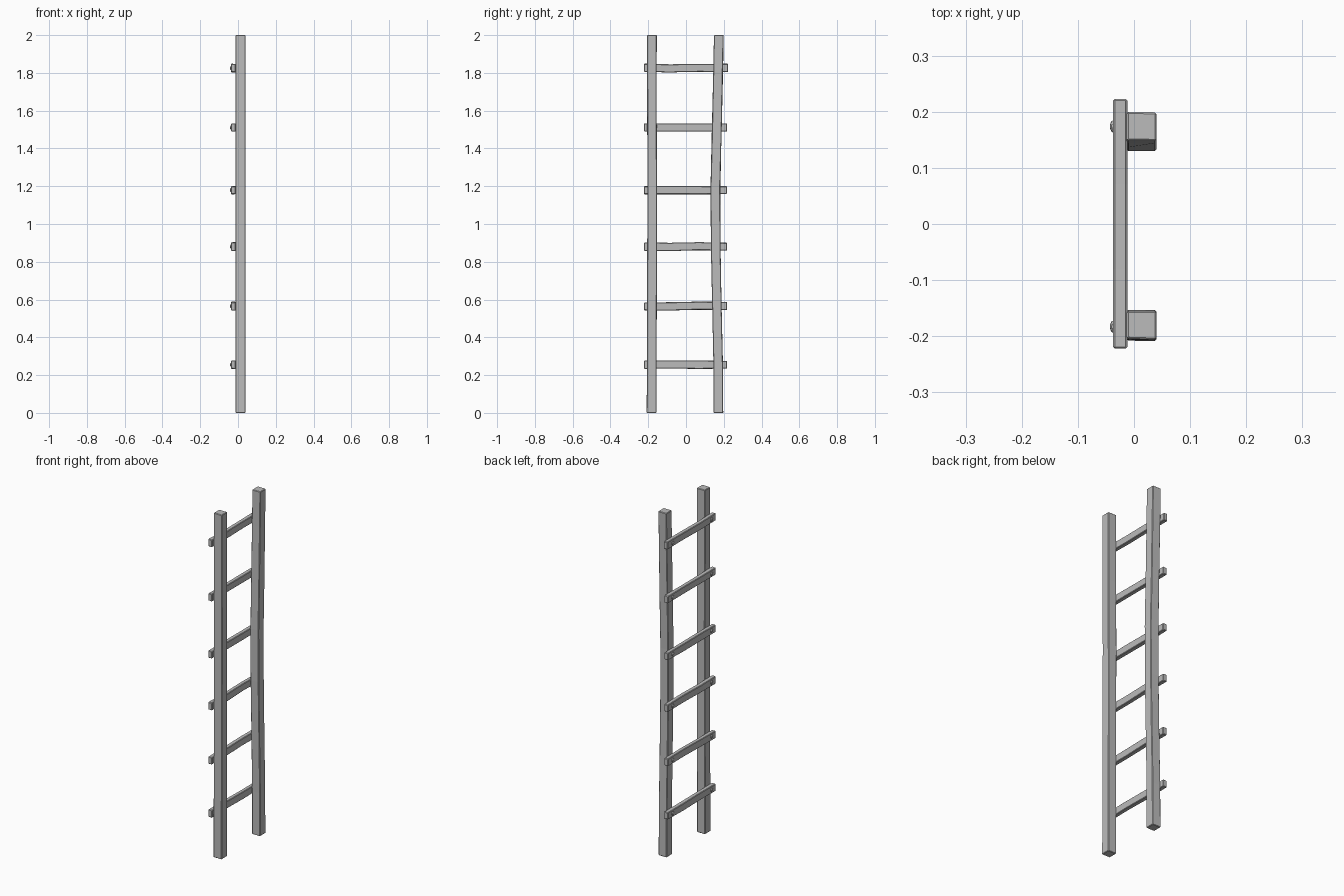
import bpy, bmesh, random
from mathutils import Vector

random.seed(4)
cube = bpy.data.objects.get("Cube")
if cube:
    bpy.data.objects.remove(cube)

grey = bpy.data.materials.new("weathered grey")
grey.use_nodes = True
colour = (0.5, 0.5, 0.5, 1)
grey.diffuse_color = colour
grey.node_tree.nodes["Principled BSDF"].inputs["Base Color"].default_value = colour


def finish(name, bm, bevel=0):
    bmesh.ops.recalc_face_normals(bm, faces=bm.faces)
    mesh = bpy.data.meshes.new(name)
    bm.to_mesh(mesh)
    bm.free()
    mesh.materials.append(grey)
    obj = bpy.data.objects.new(name, mesh)
    bpy.context.collection.objects.link(obj)
    if bevel:
        mod = obj.modifiers.new("worn edges", "BEVEL")
        mod.width = bevel
        mod.segments = 1
        mod.limit_method = "ANGLE"
    return obj


def beam(name, centres, side_a, side_b, jitter, bevel):
    """Rectangular timber lofted along its centres, slightly uneven by hand."""
    bm = bmesh.new()
    rings = []
    for c in centres:
        ring = []
        for a, b in ((-1, -1), (1, -1), (1, 1), (-1, 1)):
            wobble = 1 - random.uniform(0, jitter)
            ring.append(bm.verts.new(Vector(c) + side_a * a + side_b * b * wobble))
        rings.append(ring)
    for low, high in zip(rings, rings[1:]):
        for i in range(4):
            j = (i + 1) % 4
            bm.faces.new((low[i], low[j], high[j], high[i]))
    bm.faces.new(rings[0])
    bm.faces.new(rings[-1])
    return finish(name, bm, bevel)


# Two upright rails: one nearly straight, one bowed inwards
rail_paths = {
    "right_rail": [(0, -.182), (.3, -.181), (.6, -.180), (.9, -.179),
                   (1.2, -.179), (1.6, -.180), (2, -.180)],
    "left_rail": [(0, .171), (.25, .170), (.6, .163), (.9, .157),
                  (1.2, .156), (1.5, .163), (1.8, .170), (2, .174)],
}
for name, path in rail_paths.items():
    beam(name, [(.0135, y, z) for z, y in path],
         Vector((.0265, 0, 0)), Vector((0, .0265, 0)), .08, .003)

# Rungs fixed across one side of the rails, each with two round nail heads
rungs = [(.255, .218), (.565, .217), (.88, .218), (1.18, .217), (1.51, .218), (1.825, .223)]
for n, (z, reach) in enumerate(rungs, 1):
    centres = [(-.0245, y, z + random.uniform(-.002, .002))
               for y in (-.222, -.08, .07, reach)]
    beam(f"rung_{n}", centres, Vector((.0125, 0, 0)), Vector((0, 0, .0225)), .12, .003)
    for side, y in (("right", -.183), ("left", .174)):
        bm = bmesh.new()
        bmesh.ops.create_uvsphere(bm, u_segments=10, v_segments=6, radius=.011)
        bmesh.ops.scale(bm, vec=(.55, 1, 1), verts=bm.verts)
        bmesh.ops.translate(bm, vec=(-.037, y, z), verts=bm.verts)
        finish(f"{side}_nail_{n}", bm)
